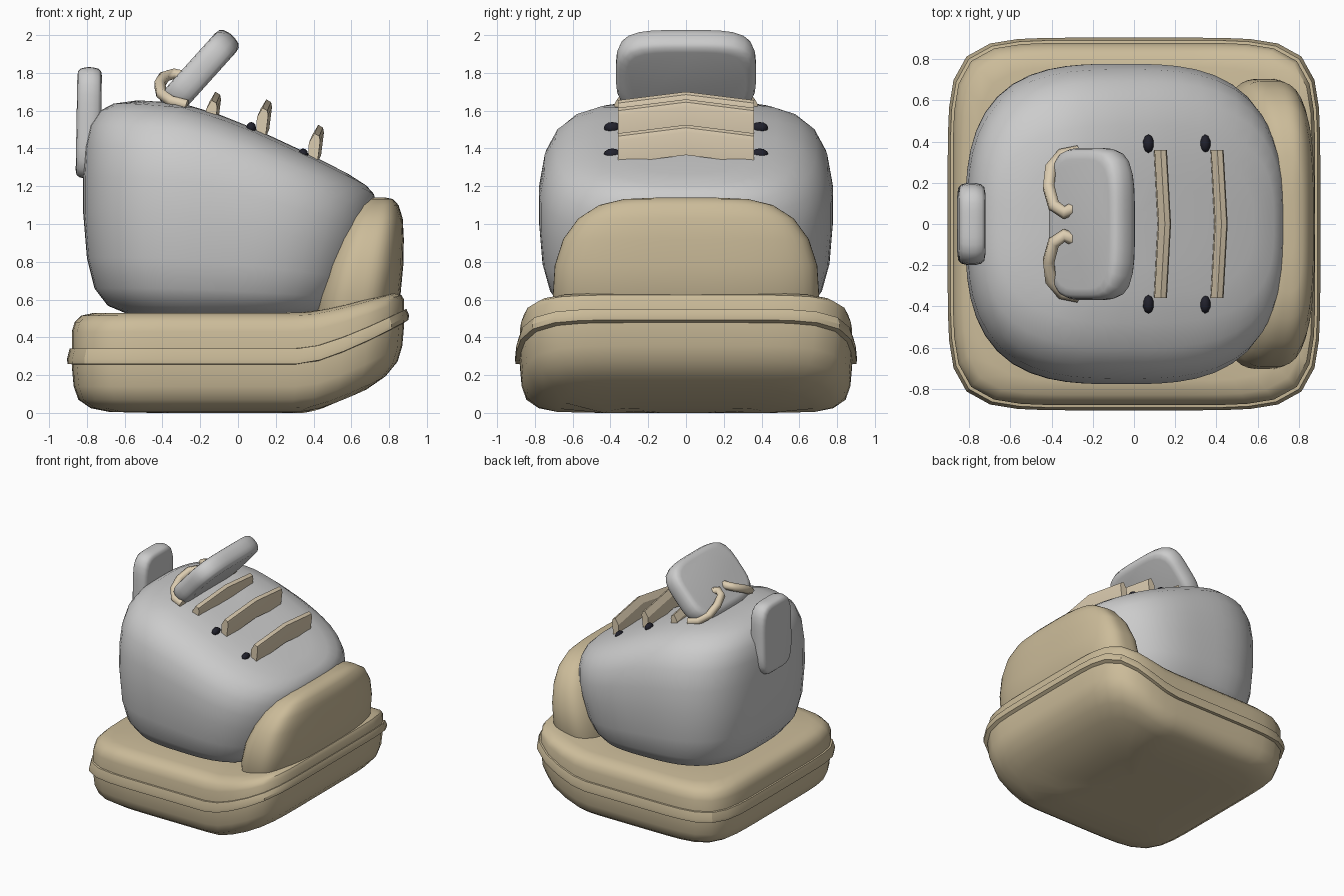
import bpy, bmesh, math
from mathutils import Matrix, Vector

if "Cube" in bpy.data.objects:
    bpy.data.objects.remove(bpy.data.objects["Cube"])


def material(name, rgb):
    m = bpy.data.materials.new(name)
    m.diffuse_color = (*rgb, 1)
    m.use_nodes = True
    m.node_tree.nodes["Principled BSDF"].inputs["Base Color"].default_value = m.diffuse_color
    return m


TAN = material("tan", (0.60, 0.50, 0.32))
CREAM = material("cream", (0.72, 0.61, 0.44))
DARK = material("dark", (0.015, 0.015, 0.025))


def finish(name, bm, mat=None, angle=40):
    bmesh.ops.recalc_face_normals(bm, faces=bm.faces)
    me = bpy.data.meshes.new(name)
    bm.to_mesh(me)
    bm.free()
    ob = bpy.data.objects.new(name, me)
    bpy.context.collection.objects.link(ob)
    if mat:
        me.materials.append(mat)
    bpy.ops.object.select_all(action='DESELECT')
    ob.select_set(True)
    bpy.context.view_layer.objects.active = ob
    bpy.ops.object.shade_smooth_by_angle(angle=math.radians(angle))
    return ob


def loft(name, rings, n, mat=None, warp=None, segs=56, closed=False, matrix=None, angle=40):
    """Skin superellipse rings given as (x_min, x_max, half_y, z)."""
    bm = bmesh.new()
    loops = []
    for x0, x1, hy, z in rings:
        loop = []
        for i in range(segs):
            a = 2 * math.pi * i / segs
            c, s = math.cos(a), math.sin(a)
            r = (abs(c) ** n + abs(s) ** n) ** (-1 / n)
            p = Vector(((x0 + x1) / 2 + (x1 - x0) / 2 * r * c, hy * r * s, z))
            if warp:
                p = warp(p)
            loop.append(bm.verts.new(matrix @ p if matrix else p))
        loops.append(loop)
    pairs = list(zip(loops, loops[1:]))
    if closed:
        pairs.append((loops[-1], loops[0]))
    for a, b in pairs:
        for i in range(segs):
            j = (i + 1) % segs
            bm.faces.new((a[i], a[j], b[j], b[i]))
    if not closed:
        bm.faces.new(loops[0])
        bm.faces.new(loops[-1])
    return finish(name, bm, mat, angle)


def interp(x, pts):
    for (xa, ya), (xb, yb) in zip(pts, pts[1:]):
        if x <= xb:
            return ya + (yb - ya) * max(0, (x - xa) / (xb - xa))
    return pts[-1][1]


# Sole with the toe end lifted
def toe_lift(p):
    f = max(0, (p.x - 0.35) / 0.53) ** 1.3
    return Vector((p.x, p.y, p.z + f * interp(p.z, [(0.3, 0.22), (0.53, 0.13)])))


def even(rows, dy=0.0):
    return [(-h, h, h + dy, z) for h, z in rows]


loft("sole", even([(0.15, 0), (0.45, 0), (0.68, 0.005), (0.78, 0.025), (0.845, 0.07), (0.87, 0.14),
                   (0.88, 0.25), (0.88, 0.43), (0.865, 0.48), (0.83, 0.515), (0.76, 0.53),
                   (0.5, 0.53), (0.15, 0.53)]), 6.5, TAN, toe_lift)

# Raised band round the sole
loft("sole_band", even([(0.86, 0.255), (0.903, 0.26), (0.905, 0.285), (0.892, 0.34), (0.86, 0.345)]),
     6.5, TAN, toe_lift, closed=True, angle=30)

# Upper: rings follow a sloping top line
TOP = [(-0.9, 1.66), (-0.55, 1.66), (-0.3, 1.64), (-0.1, 1.58), (0.1, 1.50),
       (0.4, 1.36), (0.6, 1.26), (0.75, 1.18)]


def slope(p):
    return Vector((p.x, p.y, 0.51 + (interp(p.x, TOP) - 0.51) * p.z))


loft("upper", [(-0.4, 0.3, 0.4, 0), (-0.58, 0.45, 0.56, 0.01), (-0.69, 0.53, 0.66, 0.05),
               (-0.76, 0.58, 0.72, 0.13), (-0.8, 0.63, 0.76, 0.27), (-0.82, 0.68, 0.778, 0.48),
               (-0.82, 0.71, 0.778, 0.64), (-0.81, 0.725, 0.75, 0.78), (-0.785, 0.73, 0.69, 0.88),
               (-0.735, 0.72, 0.60, 0.945), (-0.66, 0.68, 0.48, 0.98), (-0.53, 0.58, 0.34, 0.997),
               (-0.3, 0.35, 0.2, 1.0), (-0.1, 0.12, 0.07, 1.0)], 3, warp=slope, angle=60)

# Toe cap
loft("toe_cap", [(0.40, 0.80, 0.67, 0.5), (0.40, 0.86, 0.705, 0.62), (0.44, 0.875, 0.695, 0.78),
                 (0.50, 0.878, 0.65, 0.92), (0.56, 0.872, 0.57, 1.03), (0.62, 0.85, 0.46, 1.1),
                 (0.68, 0.82, 0.33, 1.132), (0.72, 0.78, 0.15, 1.14)], 3.2, TAN, angle=60)


# Rounded slabs: tongue and heel pull tab
def slab(name, hx, hy, ht, edge, n, matrix):
    rows = [(edge * 2.2, ht), (edge, ht * 0.93), (edge * 0.35, ht * 0.7), (0, ht * 0.25)]
    prof = [(e, -t) for e, t in rows] + [(e, t) for e, t in reversed(rows)]
    loft(name, [(-hx + e, hx - e, hy - e, t) for e, t in prof], n, segs=40, matrix=matrix, angle=50)


slab("tongue", 0.26, 0.37, 0.075, 0.025, 4,
     Matrix.Translation((-0.205, 0, 1.805)) @ Matrix.Rotation(math.radians(-48), 4, 'Y'))
slab("heel_tab", 0.295, 0.2, 0.065, 0.02, 4.5,
     Matrix.Translation((-0.79, 0, 1.535)) @ Matrix.Rotation(math.radians(-89), 4, 'Y'))

# Chevron lace bars with a slim hexagonal section
SECTION = [(-0.035, -0.075), (0.015, -0.08), (0.03, 0.04), (0.025, 0.065), (0.0, 0.08), (-0.03, 0.03)]
for k, (x, z) in enumerate([(0.405, 1.40), (0.13, 1.535), (-0.14, 1.575)]):
    bm = bmesh.new()
    loops = [[bm.verts.new((x + dx + u, y, z + dz + v)) for u, v in SECTION]
             for y, dx, dz in [(-0.36, 0, 0), (0, 0.02, 0.045), (0.36, 0, 0)]]
    for a, b in zip(loops, loops[1:]):
        for i in range(6):
            bm.faces.new((a[i], a[i - 1], b[i - 1], b[i]))
    bm.faces.new(loops[0])
    bm.faces.new(loops[-1])
    finish(f"lace_{k + 1}", bm, CREAM, 25)

# Mirrored bow loops and eyelets
BOW = [(-0.27, 0.35, 1.63), (-0.35, 0.335, 1.65), (-0.405, 0.27, 1.69), (-0.415, 0.18, 1.74),
       (-0.39, 0.09, 1.78), (-0.34, 0.055, 1.795), (-0.295, 0.075, 1.785)]
for side, sy in (("left", -1), ("right", 1)):
    cu = bpy.data.curves.new(f"bow_loop_{side}", 'CURVE')
    cu.dimensions = '3D'
    cu.bevel_depth = 0.032
    cu.bevel_resolution = 1
    cu.use_fill_caps = True
    sp = cu.splines.new('POLY')
    sp.points.add(len(BOW) - 1)
    for pt, (x, y, z) in zip(sp.points, BOW):
        pt.co = (x, y * sy, z, 1)
    cu.materials.append(CREAM)
    bpy.context.collection.objects.link(bpy.data.objects.new(cu.name, cu))
    for k, (x, z) in enumerate([(0.07, 1.51), (0.345, 1.37)]):
        bm = bmesh.new()
        bmesh.ops.create_uvsphere(bm, u_segments=10, v_segments=6, radius=1, matrix=
                                  Matrix.Translation((x, 0.39 * sy, z)) @ Matrix.Diagonal((0.027, 0.045, 0.03, 1)))
        finish(f"eyelet_{side}_{k + 1}", bm, DARK, 60)
